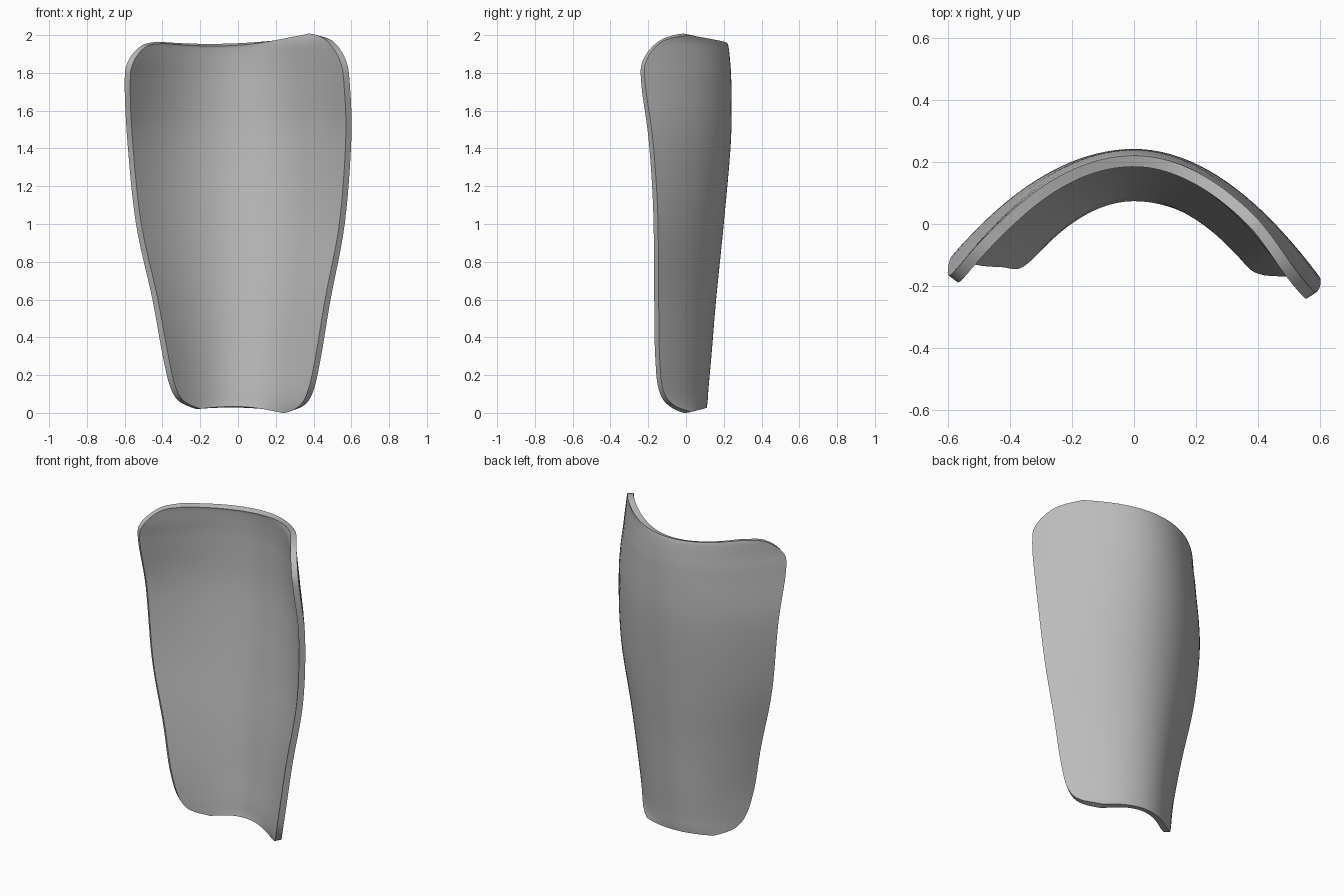
import bpy

# Remove the default object
default_cube = bpy.data.objects.get("Cube")
if default_cube:
    bpy.data.objects.remove(default_cube, do_unlink=True)

COLUMNS = 40
STEPS = 6
THICKNESS = 0.037

# Cross-sections from the ankle end to the knee end:
# right edge x, z | left edge x, z | lift of the middle | ridge y | curvature right, left
SECTIONS = [
    (-.22, .02, .26, .005, .015, .11, 1.6, 1.25),
    (-.31, .06, .35, .04, .015, .115, 1.65, 1.45),
    (-.36, .14, .40, .12, .01, .12, 1.65, 1.5),
    (-.40, .31, .44, .30, 0, .135, 1.6, 1.42),
    (-.455, .61, .49, .60, 0, .16, 1.33, 1.27),
    (-.54, 1.0, .565, 1.0, 0, .20, 1.05, 1.09),
    (-.585, 1.43, .60, 1.45, 0, .238, .99, 1.15),
    (-.60, 1.74, .592, 1.74, 0, .24, 1.1, 1.3),
    (-.583, 1.86, .57, 1.87, -.005, .234, 1.15, 1.36),
    (-.51, 1.945, .50, 1.97, -.025, .226, 1.15, 1.38),
    (-.42, 1.965, .40, 2.0, -.026, .22, 1.15, 1.28),
]


def spline(a, b, c, d, t):
    """Catmull-Rom blend between b and c."""
    return b + t / 2 * (c - a + t * (2 * a - 5 * b + 4 * c - d
                                     + t * (3 * (b - c) + d - a)))


def smooth_sections(sections, steps):
    """Fill in extra cross-sections along a smooth path."""
    last = len(sections) - 1
    rows = []
    for i in range(last):
        ring = [sections[min(max(i + k, 0), last)] for k in (-1, 0, 1, 2)]
        for s in range(steps):
            rows.append([spline(*vals, s / steps) for vals in zip(*ring)])
    rows.append(list(sections[last]))
    return rows


def section_point(row, u):
    """Point on the outer skin, u running from -1 (right) to 1 (left)."""
    right_x, right_z, left_x, left_z, lift, ridge, bend_right, bend_left = row
    blend = (u + 1) / 2
    x = right_x + (left_x - right_x) * blend
    z = right_z + (left_z - right_z) * blend + lift * (1 - u * u)
    bend = bend_left if x > 0 else bend_right
    return x, ridge - bend * x * x, z


# Outer skin of the curved shell
rows = smooth_sections(SECTIONS, STEPS)
verts = [section_point(row, 2 * c / COLUMNS - 1)
         for row in rows for c in range(COLUMNS + 1)]
width = COLUMNS + 1
faces = []
for r in range(len(rows) - 1):
    for c in range(COLUMNS):
        a = r * width + c
        faces.append((a, a + width, a + width + 1, a + 1))

mesh = bpy.data.meshes.new("guard_shell")
mesh.from_pydata(verts, [], faces)
mesh.update()
shell = bpy.data.objects.new("guard_shell", mesh)
bpy.context.collection.objects.link(shell)

# Plain grey material
grey = bpy.data.materials.new("plain_grey")
grey.use_nodes = True
colour = (0.5, 0.5, 0.5, 1)
grey.diffuse_color = colour
grey.node_tree.nodes["Principled BSDF"].inputs["Base Color"].default_value = colour
mesh.materials.append(grey)

# Wall thickness towards the hollow side, with a crisp rim
bpy.ops.object.select_all(action='DESELECT')
shell.select_set(True)
bpy.context.view_layer.objects.active = shell
solidify = shell.modifiers.new("wall", 'SOLIDIFY')
solidify.thickness = THICKNESS
solidify.offset = -1
solidify.use_even_offset = True
bpy.ops.object.modifier_apply(modifier=solidify.name)
bpy.ops.object.shade_smooth_by_angle(angle=0.7)
